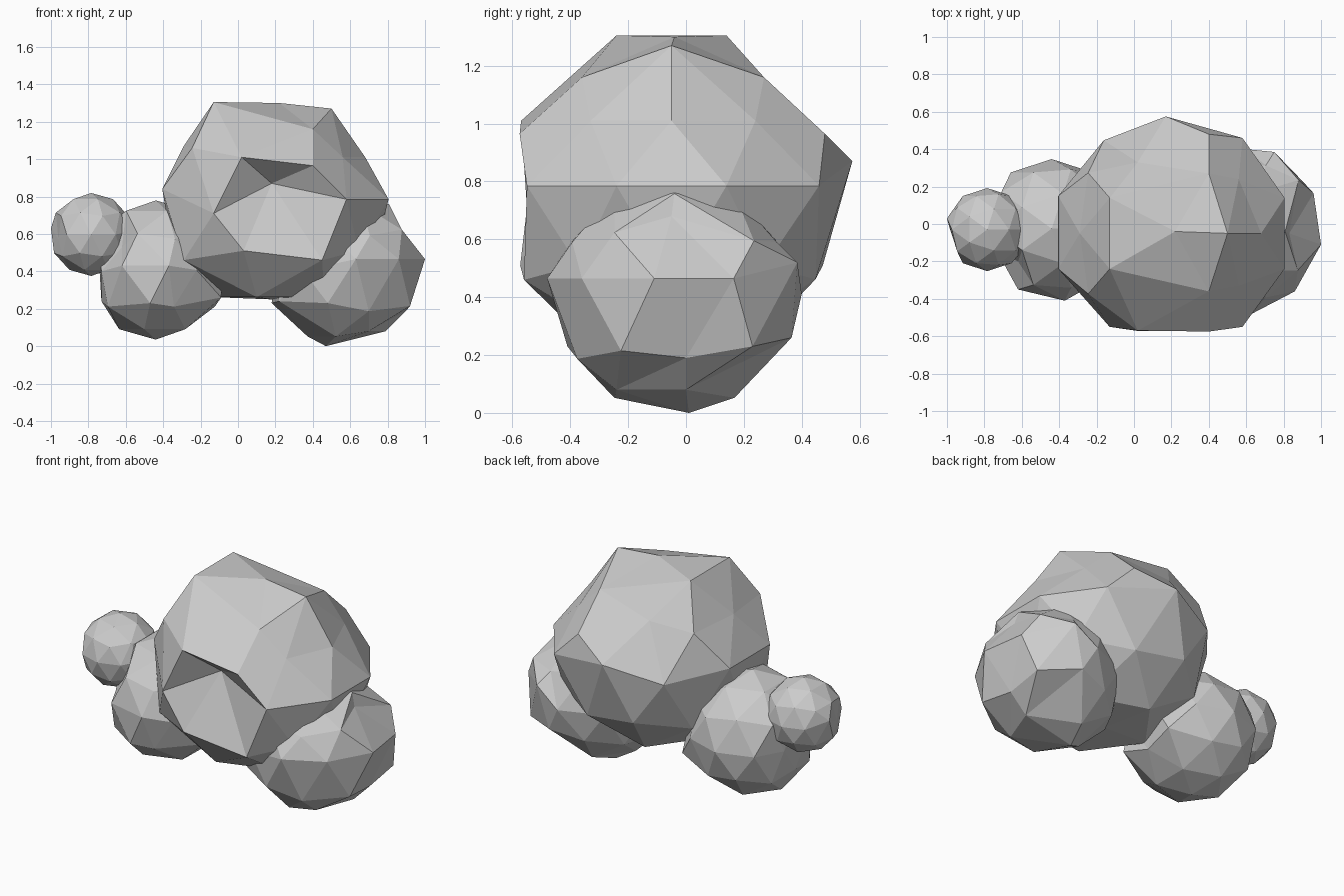
import bpy, bmesh
from math import cos, sin, radians
from mathutils import Vector

# A ring of the sphere: (height, radius) as a share of the sphere radius
TOP, HIGH, BELT, UPPER, MID = (1, 0), (.851, .526), (.526, .851), (.447, .894), (0, 1)
LOWER, LOW, DEEP, BOTTOM = (-.447, .894), (-.526, .851), (-.851, .526), (-1, 0)


def puff(name, centre, radius, moves=()):
    """Faceted ball; each move is (ring, angle, new position) for one corner."""
    bm = bmesh.new()
    bmesh.ops.create_icosphere(bm, subdivisions=2, radius=radius)
    corners = []
    for (h, r), angle, target in moves:
        a = radians(angle)
        p = Vector((r * cos(a), r * sin(a), h)) * radius
        corners.append((min(bm.verts, key=lambda v: (v.co - p).length), target))
    bmesh.ops.translate(bm, vec=centre, verts=bm.verts)
    for v, target in corners:
        v.co = target
    mesh = bpy.data.meshes.new(name)
    bm.to_mesh(mesh)
    bm.free()
    obj = bpy.data.objects.new(name, mesh)
    bpy.context.collection.objects.link(obj)
    return obj


# Large central puff: flattened top and base, dented front
puff("main_puff", (.2, -.05, .785), .615, [
    (TOP, 0, (.22, -.04, 1.30)),
    (BOTTOM, 0, (.18, -.05, .25)),
    (HIGH, 0, (.50, -.05, 1.27)),
    (HIGH, 72, (.40, .27, 1.16)),
    (HIGH, -72, (.40, -.36, 1.16)),
    (HIGH, 144, (-.13, .14, 1.305)),
    (HIGH, -144, (-.13, -.24, 1.305)),
    (UPPER, 0, (.68, -.05, 1.01)),
    (UPPER, 72, (.40, .48, .965)),
    (UPPER, -72, (.40, -.575, .965)),
    (BELT, 36, (.56, .24, 1.01)),
    (BELT, -36, (.56, -.33, 1.01)),
    (BELT, 108, (.02, .33, 1.09)),
    (BELT, -108, (.02, -.57, 1.01)),
    (BELT, 180, (-.29, -.05, 1.07)),
    (MID, 18, (.805, .14, .785)),
    (MID, -18, (.805, -.24, .785)),
    (MID, 54, (.58, .46, .785)),
    (MID, -54, (.58, -.55, .785)),
    (MID, 90, (.17, .575, .87)),
    (MID, -90, (.18, -.42, .87)),
    (MID, -126, (-.13, -.55, .71)),
    (MID, 162, (-.405, .15, .84)),
    (MID, -162, (-.405, -.24, .84)),
    (LOW, -144, (-.29, -.35, .46)),
    (LOW, -72, (.45, -.56, .46)),
])

# Right puff: lowest corner pulled inward, widest ring level
puff("right_puff", (.59, -.04, .405), .415, [
    (BOTTOM, 0, (.47, .01, 0)),
    (UPPER, 0, (.83, -.05, .68)),
    (BELT, 36, (.88, .235, .595)),
    (MID, 54, (.75, .385, .52)),
    (MID, 18, (.96, .165, .465)),
    (MID, -18, (1.0, -.11, .465)),
    (MID, -54, (.86, -.36, .465)),
    (MID, -90, (.63, -.48, .465)),
    (MID, 90, (.60, .40, .41)),
    (LOWER, 36, (.90, .23, .23)),
    (LOWER, -36, (.92, -.225, .215)),
    (LOWER, -108, (.48, -.41, .23)),
    (LOWER, 180, (.18, -.04, .23)),
    (LOW, 0, (.90, .0, .19)),
    (LOW, 72, (.68, .365, .26)),
    (LOW, -144, (.22, -.25, .24)),
    (DEEP, 36, (.79, .0, .08)),
    (DEEP, -36, (.70, -.24, .08)),
])

# Left puff, drawn in where the small one sits
puff("left_puff", (-.44, -.025, .407), .372, [
    (UPPER, -144, (-.62, -.20, .53)),
    (MID, 162, (-.74, .10, .40)),
    (MID, -162, (-.73, -.15, .40)),
    (MID, -126, (-.62, -.35, .43)),
    (MID, -90, (-.37, -.41, .43)),
    (LOWER, 180, (-.73, -.02, .24)),
    (LOWER, -36, (-.09, -.20, .26)),
    (LOWER, 36, (-.10, .18, .25)),
    (LOWER, -108, (-.47, -.38, .23)),
])

# Small puff at the end, leaning slightly into its neighbour
puff("small_puff", (-.785, -.03, .597), .222, [
    (MID, 162, (-1.0, .03, .63)),
    (MID, -162, (-.96, -.10, .57)),
    (MID, -18, (-.58, -.12, .61)),
])
